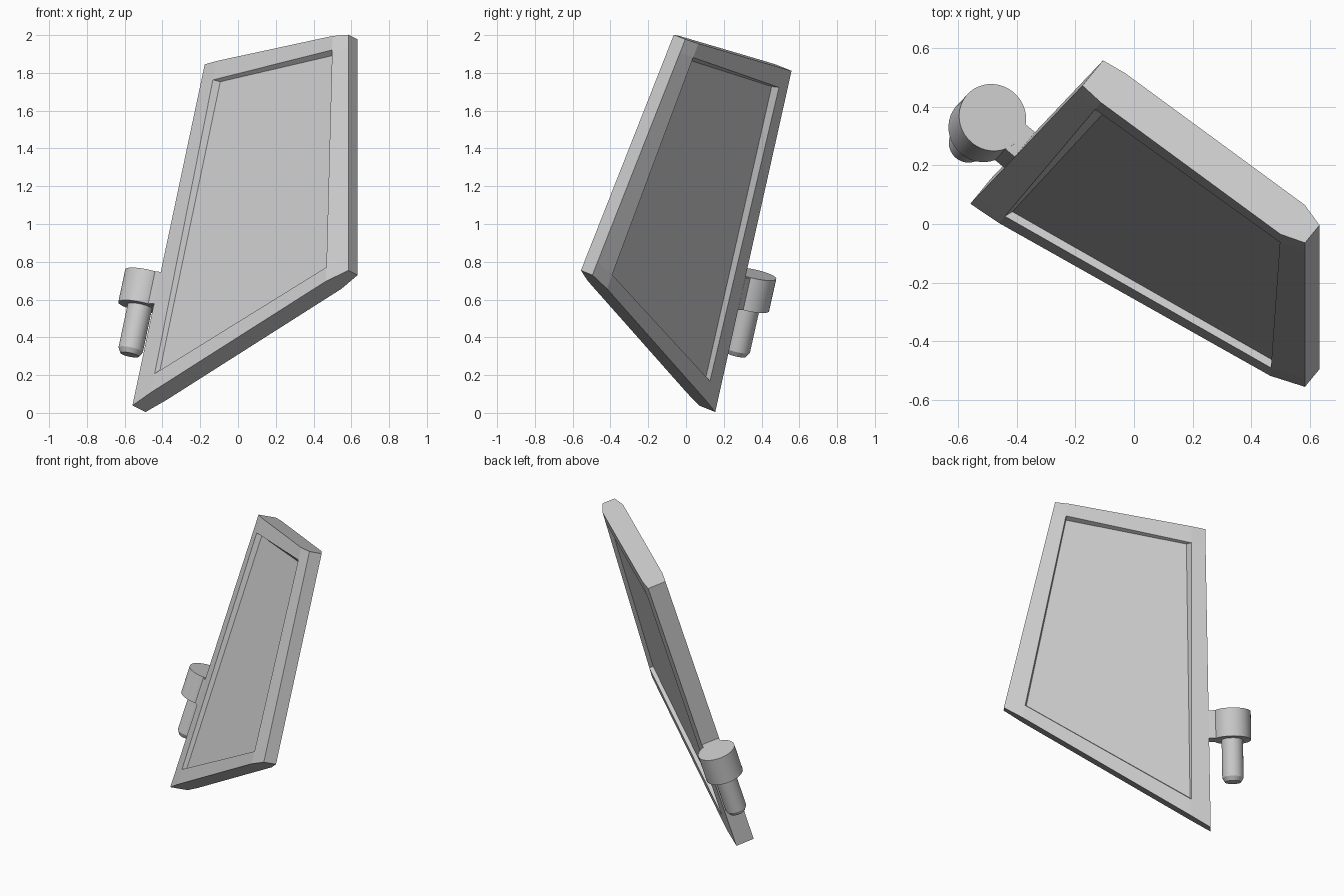
import bpy, bmesh, math
from mathutils import Vector, Matrix

cube = bpy.data.objects.get("Cube")
if cube:
    bpy.data.objects.remove(cube)

grey = bpy.data.materials.new("plain grey")
grey.use_nodes = True
COLOR = (0.6, 0.6, 0.6, 1)
grey.diffuse_color = COLOR
grey.node_tree.nodes["Principled BSDF"].inputs["Base Color"].default_value = COLOR

# Mid-plane corners of the tilted plate: hinge edge and free edge
HINGE_LOW, HINGE_TOP = Vector((-0.524, 0.112, 0.022)), Vector((-0.141, 0.516, 1.828))
FREE_LOW, FREE_TOP = Vector((0.609, -0.526, 0.742)), Vector((0.609, -0.034, 1.99))
UP = (HINGE_TOP - HINGE_LOW).normalized()
NORMAL = UP.cross(FREE_TOP - HINGE_TOP).normalized()
ACROSS = NORMAL.cross(UP)


def plate_point(t, s, offset):
    """t runs hinge to free edge, s runs bottom to top."""
    low = HINGE_LOW.lerp(FREE_LOW, t)
    return low.lerp(HINGE_TOP.lerp(FREE_TOP, t), s) + NORMAL * offset


def finish(name, bm, smooth=False):
    bmesh.ops.recalc_face_normals(bm, faces=bm.faces)
    mesh = bpy.data.meshes.new(name)
    bm.to_mesh(mesh)
    bm.free()
    mesh.materials.append(grey)
    obj = bpy.data.objects.new(name, mesh)
    bpy.context.collection.objects.link(obj)
    if smooth:
        bpy.ops.object.select_all(action='DESELECT')
        obj.select_set(True)
        bpy.context.view_layer.objects.active = obj
        bpy.ops.object.shade_smooth_by_angle(angle=math.radians(30))
    return obj


# Plate: thinner at both long edges, with a shallow recess on each face
COLUMNS = [(0, 0.058), (0.092, 0.068), (0.91, 0.068), (1, 0.041)]
ROWS = [0, 0.057, 0.943, 1]
FLOOR = [(0.1, 0.062), (0.905, 0.062), (0.905, 0.928), (0.125, 0.938)]
bm = bmesh.new()
grids = []
for side in (-1, 1):
    grid = [[bm.verts.new(plate_point(t, s, side * half)) for s in ROWS]
            for t, half in COLUMNS]
    grids.append(grid)
    for i in range(3):
        for j in range(3):
            cell = [grid[i][j], grid[i + 1][j], grid[i + 1][j + 1], grid[i][j + 1]]
            if (i, j) != (1, 1):
                bm.faces.new(cell)
                continue
            floor = [bm.verts.new(plate_point(t, s, side * 0.043)) for t, s in FLOOR]
            bm.faces.new(floor)
            for k in range(4):
                m = (k + 1) % 4
                bm.faces.new([cell[k], cell[m], floor[m], floor[k]])
# Rim joining the two faces
front, back = grids
for k in range(3):
    for e in (0, 3):
        bm.faces.new([front[k][e], front[k + 1][e], back[k + 1][e], back[k][e]])
        bm.faces.new([front[e][k], front[e][k + 1], back[e][k + 1], back[e][k]])
finish("recessed_plate", bm)

# Hinge parts share one axis, parallel to the hinge edge
HEAD_TOP = Vector((-0.483, 0.364, 0.735))
HEAD_LENGTH = 0.18
AXIS = Matrix((ACROSS, NORMAL, UP)).transposed().to_4x4()
AXIS.translation = HEAD_TOP


def turned(name, profile):
    """Solid of revolution from (radius, height) points."""
    bm = bmesh.new()
    verts = [bm.verts.new((r, 0, z)) for r, z in profile]
    edges = [bm.edges.new(pair) for pair in zip(verts, verts[1:])]
    bmesh.ops.spin(bm, geom=verts + edges, axis=(0, 0, 1), cent=(0, 0, 0),
                   angle=math.tau, steps=40)
    bmesh.ops.remove_doubles(bm, verts=bm.verts, dist=0.0001)
    bm.transform(AXIS)
    return finish(name, bm, smooth=True)


turned("hinge_head", [(0, 0), (0.117, 0), (0.117, -HEAD_LENGTH), (0, -HEAD_LENGTH)])
turned("hinge_pin", [(0, -0.17), (0.066, -0.17), (0.066, -0.42), (0.05, -0.447), (0, -0.447)])

# Web joining the head to the hinge edge
reach = (HINGE_TOP - HEAD_TOP).dot(ACROSS)
bm = bmesh.new()
bmesh.ops.create_cube(bm, size=1)
bmesh.ops.scale(bm, vec=(reach, 0.114, HEAD_LENGTH - 0.004), verts=bm.verts)
bmesh.ops.translate(bm, vec=(reach / 2, 0, -HEAD_LENGTH / 2), verts=bm.verts)
bm.transform(AXIS)
finish("hinge_web", bm)
